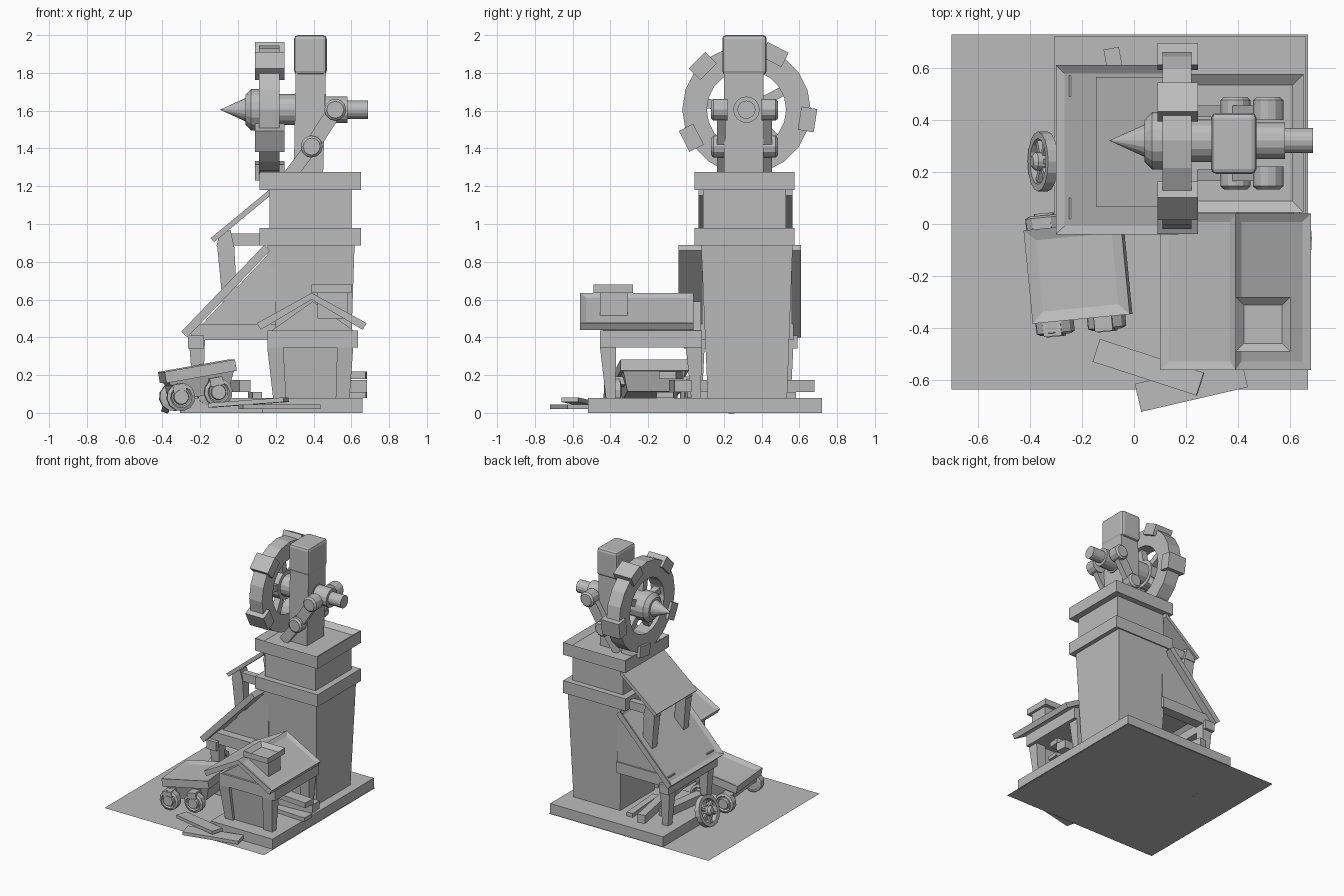
import bpy, bmesh, math
from mathutils import Vector, Matrix

if "Cube" in bpy.data.objects:
    bpy.data.objects.remove(bpy.data.objects["Cube"])

stone = bpy.data.materials.new("plain grey")
stone.diffuse_color = (0.5, 0.5, 0.5, 1)
stone.use_nodes = True
stone.node_tree.nodes["Principled BSDF"].inputs["Base Color"].default_value = stone.diffuse_color


def finish(name, bm, mat=None):
    bmesh.ops.recalc_face_normals(bm, faces=bm.faces)
    if mat:
        bm.transform(mat)
    me = bpy.data.meshes.new(name)
    bm.to_mesh(me)
    bm.free()
    me.materials.append(stone)
    ob = bpy.data.objects.new(name, me)
    bpy.context.collection.objects.link(ob)
    return ob


def loft(name, a, b, mat=None, recess=None):
    """Solid between two matching loops; recess = (direction, inset, depth)."""
    bm = bmesh.new()
    va, vb = [bm.verts.new(p) for p in a], [bm.verts.new(p) for p in b]
    bm.faces.new(va)
    bm.faces.new(vb)
    n = len(a)
    for i in range(n):
        j = (i + 1) % n
        bm.faces.new((va[i], va[j], vb[j], vb[i]))
    if recess:
        bmesh.ops.recalc_face_normals(bm, faces=bm.faces)
        d = Vector(recess[0])
        f = max(bm.faces, key=lambda q: q.normal.dot(d))
        bmesh.ops.inset_region(bm, faces=[f], thickness=recess[1])
        bmesh.ops.translate(bm, verts=f.verts, vec=-f.normal * recess[2])
    return finish(name, bm, mat)


def rect(x0, x1, y0, y1, z):
    return [(x0, y0, z), (x1, y0, z), (x1, y1, z), (x0, y1, z)]


def taper(name, low, high, z0, z1, mat=None, recess=None):
    return loft(name, rect(*low, z0), rect(*high, z1), mat, recess)


def box(name, x0, x1, y0, y1, z0, z1, mat=None, recess=None):
    return taper(name, (x0, x1, y0, y1), (x0, x1, y0, y1), z0, z1, mat, recess)


def prism(name, pts, y0, y1, recess=None):
    return loft(name, [(x, y0, z) for x, z in pts], [(x, y1, z) for x, z in pts], None, recess)


def lathe(name, profile, mat, n=16, closed=False):
    """Revolve (radius, height) points around local z."""
    bm = bmesh.new()
    rings = []
    for r, h in profile:
        rings.append([bm.verts.new((r * math.cos(2 * math.pi * k / n),
                                    r * math.sin(2 * math.pi * k / n), h)) for k in range(n)])
    for i in range(len(rings) if closed else len(rings) - 1):
        a, b = rings[i], rings[(i + 1) % len(rings)]
        for k in range(n):
            bm.faces.new((a[k], a[(k + 1) % n], b[(k + 1) % n], b[k]))
    if not closed:
        bm.faces.new(rings[0])
        bm.faces.new(rings[-1])
        bmesh.ops.remove_doubles(bm, verts=bm.verts, dist=1e-5)
    return finish(name, bm, mat)


def place(x, y, z, axis="Z", deg=0):
    return Matrix.Translation((x, y, z)) @ Matrix.Rotation(math.radians(deg), 4, axis)


# ground sheet and foundation slabs
bm = bmesh.new()
bm.faces.new([bm.verts.new(p) for p in rect(-0.7, 0.667, -0.635, 0.727, 0.002)])
finish("ground_sheet", bm)
box("tower_slab", -0.307, 0.66, 0.0, 0.72, 0, 0.08)
box("house_slab", 0.13, 0.66, -0.52, 0.0, 0, 0.08)

# tower
taper("tower_body", (0.19, 0.59, 0.115, 0.535), (0.155, 0.617, 0.08, 0.565), 0.08, 0.89)
box("lower_cap", 0.115, 0.65, 0.045, 0.575, 0.885, 0.98)
box("tower_neck", 0.167, 0.6, 0.09, 0.53, 0.98, 1.18)
box("upper_cap", 0.115, 0.65, 0.045, 0.575, 1.18, 1.275, None, ((0, 0, 1), 0.06, 0.03))

# lean-to with wedge wall, framed roof and posts
prism("wedge_wall", [(0.2, 0.47), (-0.19, 0.47), (0.17, 0.85), (0.2, 0.85)], 0.085, 0.56)
prism("lower_roof", [(0.14, 0.89), (-0.3, 0.43), (-0.268, 0.4), (0.17, 0.86)], -0.04, 0.61,
      ((-0.7, 0, 0.7), 0.045, 0.015))
for y in (0.02, 0.49):
    box("lean_to_beam", -0.25, 0.2, y, y + 0.08, 0.385, 0.47)
    taper("lean_to_post", (-0.235, -0.185, y + 0.015, y + 0.065),
          (-0.26, -0.175, y, y + 0.08), 0.08, 0.385)
box("lean_to_front_beam", -0.265, -0.18, -0.01, 0.59, 0.34, 0.41)

# dormer roof with leaning posts
prism("upper_roof", [(0.17, 1.185), (-0.145, 0.925), (-0.125, 0.905), (0.17, 1.15)], 0.065, 0.565)
for y in (0.085, 0.47):
    taper("dormer_post", (-0.075, 0.0, y + 0.01, y + 0.065),
          (-0.11, -0.02, y, y + 0.075), 0.52, 0.88)
    prism("dormer_bracket", [(-0.115, 0.88), (-0.02, 0.88), (-0.04, 0.97), (-0.1, 0.94)], y, y + 0.08)
    box("dormer_rail", -0.06, 0.2, y + 0.01, y + 0.06, 0.885, 0.95)

# porch house
for x0, x1, b0, b1 in ((0.155, 0.24, 0.195, 0.26), (0.525, 0.61, 0.515, 0.585)):
    for y0, y1, c0, c1 in ((-0.455, -0.37, -0.415, -0.375), (0, 0.085, 0.035, 0.075)):
        taper("house_post", (b0, b1, c0, c1), (x0, x1, y0, y1), 0.0, 0.345)
taper("house_front_wall", (0.22, 0.55, -0.4, -0.38), (0.2, 0.56, -0.43, -0.39), 0.03, 0.345)
box("house_beam", 0.155, 0.635, -0.455, 0.085, 0.345, 0.435)
prism("house_gable", [(0.17, 0.43), (0.62, 0.43), (0.395, 0.59)], -0.44, 0.08)
for s, eave in ((-1, 0.1), (1, 0.68)):
    prism("house_roof", [(0.39, 0.6), (0.39, 0.635), (eave, 0.475), (eave - s * 0.02, 0.44)],
          -0.56, 0.04, ((s * 0.5, 0, 0.85), 0.045, 0.012))
box("chimney_stem", 0.42, 0.58, -0.455, -0.31, 0.5, 0.64)
box("chimney_cap", 0.39, 0.6, -0.49, -0.28, 0.635, 0.68, None, ((0, 0, 1), 0.045, 0.03))

# stacked timber
box("long_timber", -0.03, 0.03, -0.36, 0.36, 0.11, 0.175, place(-0.025, 0.32, 0, "Z", 10))
box("short_timber", -0.035, 0.035, -0.2, 0.2, 0.08, 0.14, place(-0.14, 0.25, 0, "Z", -8))
box("thin_timber", -0.025, 0.025, -0.18, 0.18, 0.08, 0.11, place(0.09, 0.4, 0, "Z", 4))
for y, z0, z1, a in ((-0.03, 0.11, 0.175, 4), (-0.1, 0.08, 0.11, -3), (-0.08, 0.18, 0.22, -5)):
    box("stacked_plank", -0.2, 0.2, -0.045, 0.045, z0, z1, place(0.48, y, 0, "Z", a))
box("loose_plank_high", -0.21, 0.21, -0.046, 0.046, -0.012, 0.012,
    place(0.055, -0.55, 0.055, "Z", -18) @ Matrix.Rotation(math.radians(-4), 4, "Y"))
box("loose_plank_low", -0.21, 0.21, -0.055, 0.055, 0.02, 0.045, place(0.22, -0.62, 0, "Z", 13))

# tilted cart
cart = place(-0.215, -0.185, 0.22, "Z", 5.6) @ Matrix.Rotation(math.radians(-10), 4, "Y")
box("cart_rim", -0.19, 0.19, -0.18, 0.18, -0.03, 0.03, cart, ((0, 0, 1), 0.06, 0.015))
taper("cart_body", (-0.13, 0.13, -0.14, 0.14), (-0.175, 0.175, -0.165, 0.165), -0.13, -0.03, cart)
wheel_profile = [(0.05, -0.03), (0.075, -0.022), (0.075, 0.022), (0.058, 0.03),
                 (0.05, 0.018), (0.042, 0.018), (0.038, 0.038), (0, 0.038)]
for x, z in ((-0.13, -0.115), (0.07, -0.125)):
    for s in (-1, 1):
        lathe("cart_wheel", wheel_profile,
              cart @ place(x, s * 0.2, z, "X", -90 * s), 12)
    box("cart_bracket", x - 0.035, x + 0.035, -0.235, 0.2, -0.09, -0.045, cart)


def spoked(name, mat, r_out, r_in, half, spokes, start, width, n):
    """Ring with radial spokes around local z."""
    lathe(name + "_ring", [(r_in, -half), (r_out, -half), (r_out, half), (r_in, half)], mat, n, True)
    for k in range(spokes):
        turn = Matrix.Rotation(math.radians(start + 360 / spokes * k), 4, "Z")
        box(name + "_spoke", 0.02, r_in + 0.01, -width, width, -width, width, mat @ turn)


# loose wheel leaning on the slab
lean = place(-0.35, 0.24, 0.11, "Y", -70)
spoked("loose_wheel", lean, 0.115, 0.088, 0.02, 6, 0, 0.01, 16)
lathe("loose_wheel_hub", [(0.035, -0.03), (0.035, 0.03), (0.02, 0.045), (0, 0.045)], lean, 12)

# big winding wheel: local x = world y, local y = world z, local z = world x
C = (0.165, 0.32, 1.605)
spin = Matrix.Translation(C) @ Matrix(((0, 0, 1, 0), (1, 0, 0, 0), (0, 1, 0, 0), (0, 0, 0, 1)))
spoked("big_wheel", spin, 0.34, 0.21, 0.055, 5, 27, 0.025, 20)
for k in range(5):
    turn = spin @ Matrix.Rotation(math.radians(-9 + 72 * k), 4, "Z")
    box("rim_block", 0.285, 0.37, -0.062, 0.062, -0.075, 0.08, turn)
lathe("hub_and_axle", [(0, -0.26), (0.062, -0.125), (0.08, -0.125), (0.11, -0.095), (0.11, 0.03),
                       (0.082, 0.03), (0.082, 0.3), (0.07, 0.3), (0.07, 0.415), (0.048, 0.415),
                       (0.048, 0.522), (0, 0.522)], spin, 16)

# upright carrying the axle
taper("upright", (0.295, 0.45, 0.2, 0.41), (0.305, 0.465, 0.2, 0.41), 1.24, 1.8)
cap = box("upright_cap", 0.297, 0.47, 0.192, 0.427, 1.79, 2.0)
bev = cap.modifiers.new("soft_edges", "BEVEL")
bev.width, bev.segments = 0.02, 2


def strut(name, a, b, w, y0, y1):
    a, b = Vector(a), Vector(b)
    side = (b - a).normalized().orthogonal() * w
    prism(name, [a + side, b + side, b - side, a - side], y0, y1)


# side struts with round pivots
for s in (-1, 1):
    ya, yb = sorted((0.31 + s * 0.1, 0.31 + s * 0.145))
    strut("upper_strut", (0.515, 1.605), (0.39, 1.41), 0.04, ya, yb)
    strut("lower_strut", (0.39, 1.41), (0.27, 1.25), 0.035, ya, yb)
    for x, z in ((0.515, 1.605), (0.39, 1.41)):
        lathe("pivot", [(0, -0.045), (0.058, -0.045), (0.058, 0.03), (0.045, 0.042), (0, 0.042)],
              place(x, 0.31 + s * 0.135, z, "X", -90 * s), 12)
